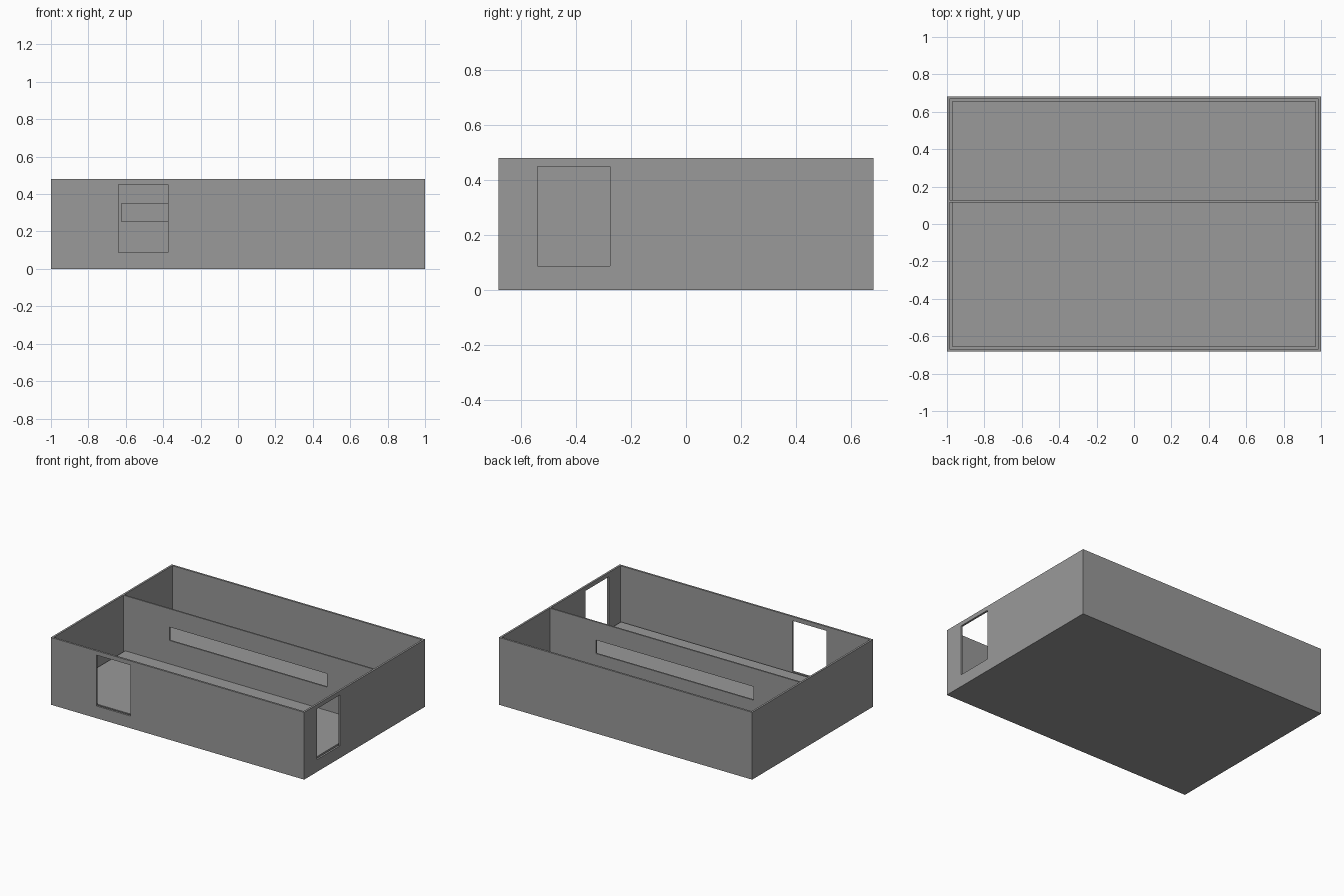
import bpy

if "Cube" in bpy.data.objects:
    bpy.data.objects.remove(bpy.data.objects["Cube"])

W, D, H = 2.0, 1.364, 0.48     # overall size
T = 0.014                      # wall thickness
FLOOR = 0.087                  # raised floor level
GROOVE = 0.03                  # depth of the gap around the floor panel

grey = bpy.data.materials.new("dark_grey")
grey.diffuse_color = (0.32, 0.32, 0.32, 1)
grey.use_nodes = True
grey.node_tree.nodes["Principled BSDF"].inputs["Base Color"].default_value = grey.diffuse_color


def box(name, x0, x1, y0, y1, z0, z1):
    bpy.ops.mesh.primitive_cube_add(
        size=1, location=((x0 + x1) / 2, (y0 + y1) / 2, (z0 + z1) / 2))
    ob = bpy.context.object
    ob.name = name
    ob.scale = (x1 - x0, y1 - y0, z1 - z0)
    bpy.ops.object.transform_apply(location=False, rotation=False, scale=True)
    ob.data.materials.append(grey)
    return ob


def cut(target, cutter):
    mod = target.modifiers.new(cutter.name, 'BOOLEAN')
    mod.operation = 'DIFFERENCE'
    mod.solver = 'EXACT'
    mod.object = cutter
    bpy.context.view_layer.objects.active = target
    bpy.ops.object.modifier_apply(modifier=mod.name)
    bpy.data.objects.remove(cutter, do_unlink=True)


# Open-topped building shell with thick base
x, y = W / 2, D / 2
shell = box("outer_walls", -x, x, -y, y, 0, H)
cut(shell, box("room_space", -x + T, x - T, -y + T, y - T, FLOOR - GROOVE, H + 0.1))

# Doorways in the front and right walls
cut(shell, box("front_doorway", -0.64, -0.373, -y - 0.1, -y + 0.1, FLOOR, 0.45))
cut(shell, box("side_doorway", x - 0.1, x + 0.1, -0.54, -0.277, FLOOR, 0.45))

# Floor panel, set slightly in from the walls
box("floor_panel", -0.972, 0.972, -0.656, 0.656, FLOOR - GROOVE - 0.01, FLOOR)

# Dividing wall with a long serving window
divider = box("dividing_wall", -x + T, x - T, 0.116, 0.127, FLOOR - 0.01, H)
cut(divider, box("window_opening", -0.623, 0.623, 0.0, 0.25, 0.254, 0.35))
